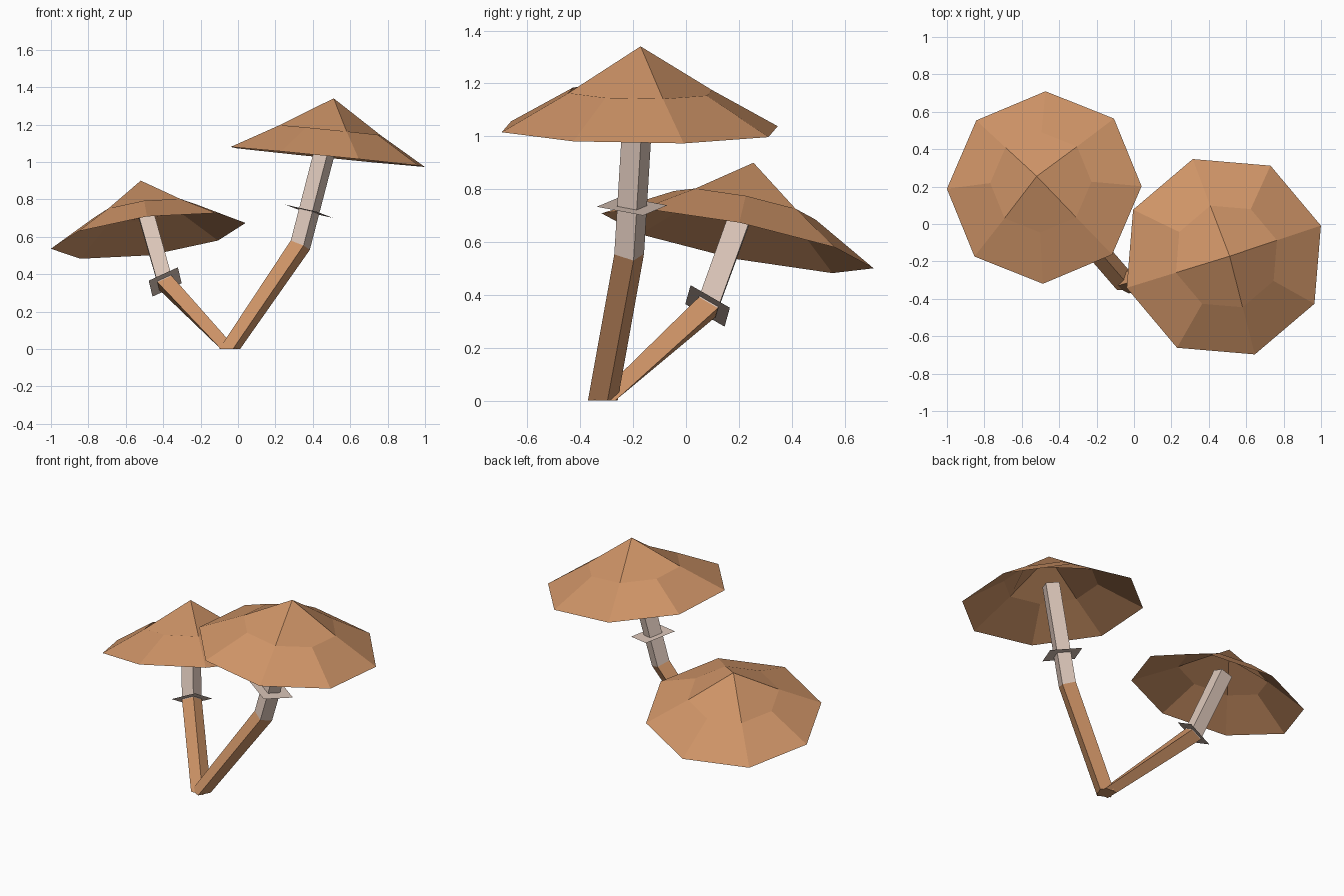
import bpy, math
from mathutils import Vector

if "Cube" in bpy.data.objects:
    bpy.data.objects.remove(bpy.data.objects["Cube"])

def material(name, rgb):
    m = bpy.data.materials.new(name)
    m.diffuse_color = (*rgb, 1)
    m.use_nodes = True
    m.node_tree.nodes["Principled BSDF"].inputs["Base Color"].default_value = m.diffuse_color
    return m

BROWN = material("warm_brown", (0.62, 0.295, 0.135))
CREAM = material("pale_cream", (0.72, 0.57, 0.49))
UP = Vector((0, 0, 1))

def ring(center, normal, radius, sides, start):
    """Corner points of a regular polygon facing along normal."""
    q = UP.rotation_difference(Vector(normal))
    pts = []
    for i in range(sides):
        a = math.radians(start) + math.tau * i / sides
        pts.append(Vector(center) + q @ Vector((math.cos(a), math.sin(a), 0)) * radius)
    return pts

def make(name, verts, faces, mat):
    me = bpy.data.meshes.new(name)
    me.from_pydata([tuple(v) for v in verts], [], faces)
    me.materials.append(mat)
    ob = bpy.data.objects.new(name, me)
    bpy.context.collection.objects.link(ob)
    return ob

def cap(name, center, normal, radius, height, start):
    # thin eight-sided cap: rim, middle ring, four kite faces at the tip
    c, n = Vector(center), Vector(normal).normalized()
    verts = ring(c, n, radius, 8, start)
    verts += ring(c + n * height * 0.455, n, radius * 0.52, 8, start)
    verts.append(c + n * height)
    faces = [(i, (i + 1) % 8, 8 + (i + 1) % 8, 8 + i) for i in range(8)]
    faces += [(8 + i, 9 + i, 8 + (i + 2) % 8, 16) for i in range(0, 8, 2)]
    make(name, verts, faces, BROWN)

def tube(name, a, na, b, nb, start, mat, close_start, close_end):
    # square stem section between two tilted cross-sections
    verts = ring(a, na, 0.059, 4, start) + ring(b, nb, 0.059, 4, start)
    faces = [(i, (i + 1) % 4, 4 + (i + 1) % 4, 4 + i) for i in range(4)]
    if close_start:
        faces.append((3, 2, 1, 0))
    if close_end:
        faces.append((4, 5, 6, 7))
    make(name, verts, faces, mat)

def mushroom(label, start, base, bend, top, collar_at, collar_r, cap_c, cap_n, cap_r, cap_h):
    base, bend, top = Vector(base), Vector(bend), Vector(top)
    lower, upper = (bend - base).normalized(), (top - bend).normalized()
    mitre = (lower + upper).normalized()
    tube(label + "_lower_stem", base, UP, bend, mitre, start, BROWN, True, False)
    tube(label + "_upper_stem", bend, mitre, top, upper, start, CREAM, False, True)
    # flat square collar around the stem
    n = upper if collar_at > 0.1 else mitre
    make(label + "_collar", ring(bend.lerp(top, collar_at), n, collar_r, 4, start),
         [(0, 1, 2, 3)], CREAM)
    cap(label + "_cap", cap_c, cap_n, cap_r, cap_h, start)

mushroom("tall", 17.7, (-0.045, -0.315, 0), (0.333, -0.215, 0.555), (0.49, -0.178, 1.16),
         0.3, 0.14, (0.48, -0.175, 1.027), (0.1, 0.01, 1), 0.548, 0.315)
mushroom("short", 45, (-0.05, -0.31, 0), (-0.388, 0.08, 0.354), (-0.499, 0.222, 0.745),
         0.012, 0.122, (-0.48, 0.195, 0.605), (-0.135, 0.204, 1), 0.525, 0.304)
